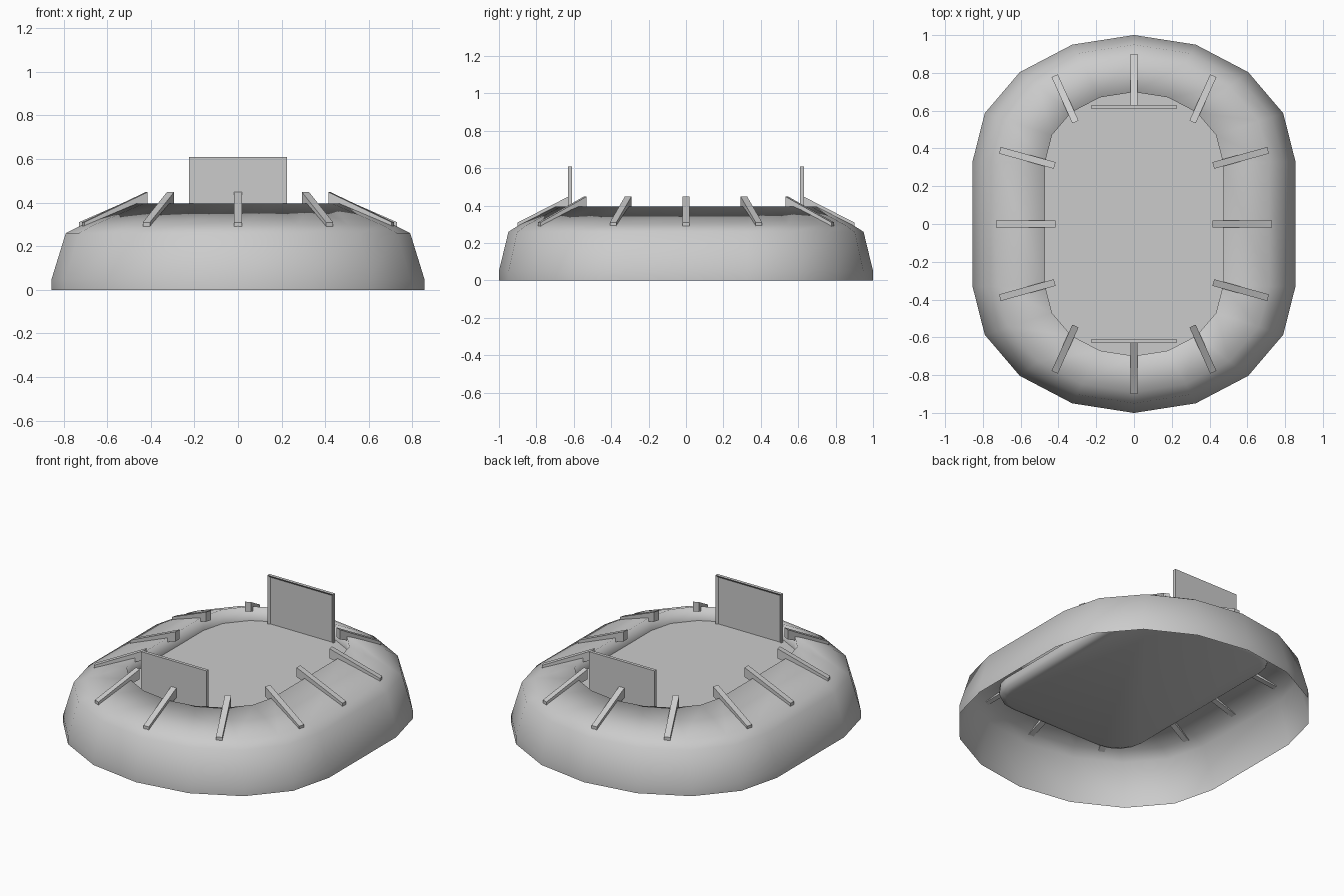
import bpy, bmesh, math
from mathutils import Matrix, Vector

cube = bpy.data.objects.get("Cube")
if cube:
    bpy.data.objects.remove(cube, do_unlink=True)

# One pale concrete colour
GREY = (0.6, 0.6, 0.6, 1.0)
mat = bpy.data.materials.new("pale grey")
mat.use_nodes = True
mat.diffuse_color = GREY
bsdf = next(n for n in mat.node_tree.nodes if n.type == 'BSDF_PRINCIPLED')
bsdf.inputs["Base Color"].default_value = GREY


def finish(bm, name, smooth=None):
    bmesh.ops.recalc_face_normals(bm, faces=bm.faces)
    mesh = bpy.data.meshes.new(name)
    bm.to_mesh(mesh)
    bm.free()
    mesh.materials.append(mat)
    obj = bpy.data.objects.new(name, mesh)
    bpy.context.collection.objects.link(obj)
    if smooth:
        bpy.ops.object.select_all(action='DESELECT')
        obj.select_set(True)
        bpy.context.view_layer.objects.active = obj
        bpy.ops.object.shade_smooth_by_angle(angle=math.radians(smooth))
    return obj


def oval(radius, z, steps=8):
    """Two half ellipses joined by straight sides."""
    points = []
    for side in (1, -1):
        for i in range(steps + 1):
            a = math.pi * i / steps
            points.append((side * radius * math.cos(a),
                           side * (0.33 + 0.784 * radius * math.sin(a)), z))
    return points


# Outer wall, sloping roof and inner wall, open underneath
bm = bmesh.new()
profile = [(0.855, 0), (0.855, 0.05), (0.79, 0.26), (0.715, 0.298),
           (0.47, 0.395), (0.47, 0.29)]
rings = [[bm.verts.new(p) for p in oval(r, z)] for r, z in profile]
for low, high in zip(rings, rings[1:]):
    n = len(low)
    for i in range(n):
        j = (i + 1) % n
        bm.faces.new((low[i], low[j], high[j], high[i]))
finish(bm, "stadium_shell", 120)

# Rounded field slab with a softened lower edge
bm = bmesh.new()
bmesh.ops.create_cube(bm, size=1, matrix=Matrix.Translation((0, 0, 0.272))
                      @ Matrix.Diagonal((1.0, 1.4, 0.07, 1)))
corners = [e for e in bm.edges
           if abs(e.verts[0].co.z - e.verts[1].co.z) > 0.05]
bmesh.ops.bevel(bm, geom=corners, offset=0.18, segments=4, profile=0.5,
                affect='EDGES')
lower = [e for e in bm.edges if all(v.co.z < 0.25 for v in e.verts)]
bmesh.ops.bevel(bm, geom=lower, offset=0.04, segments=2, profile=0.5,
                affect='EDGES')
finish(bm, "field", 50)


# Sloping ribs standing on the roof
def rib(name, outer, inner, width=0.036):
    outer, inner = Vector(outer), Vector(inner)
    across = (outer - inner).normalized().orthogonal() * width / 2
    shape = [(inner, 0.448), (inner, 0.388), (outer, 0.288), (outer, 0.31)]
    bm = bmesh.new()
    sides = [[bm.verts.new((*(p + s * across), z)) for p, z in shape]
             for s in (1, -1)]
    for side in sides:
        bm.faces.new(side)
    for i in range(4):
        j = (i + 1) % 4
        bm.faces.new((sides[0][i], sides[0][j], sides[1][j], sides[1][i]))
    finish(bm, name)


for s in (1, -1):
    side_name = "left" if s > 0 else "right"
    end_name = "back" if s > 0 else "front"
    rib(side_name + "_middle_rib", (s * 0.73, 0), (s * 0.415, 0))
    rib(end_name + "_middle_rib", (0, s * 0.90), (0, s * 0.63))
    for t in (1, -1):
        corner = side_name + ("_back" if t > 0 else "_front")
        rib(corner + "_side_rib", (s * 0.71, t * 0.39), (s * 0.42, t * 0.31))
        rib(corner + "_corner_rib", (s * 0.42, t * 0.785), (s * 0.31, t * 0.54))

# Framed display boards, screens facing the field
for s, name in ((1, "back_board"), (-1, "front_board")):
    bm = bmesh.new()
    bmesh.ops.create_cube(bm, size=1, matrix=Matrix.Translation((0, s * 0.62, 0.447))
                          @ Matrix.Diagonal((0.45, 0.02, 0.325, 1)))
    bm.normal_update()
    screen = [f for f in bm.faces if f.normal.y * s < -0.9]
    bmesh.ops.inset_region(bm, faces=screen, thickness=0.018)
    bmesh.ops.translate(bm, verts=screen[0].verts, vec=(0, s * 0.01, 0))
    finish(bm, name)
